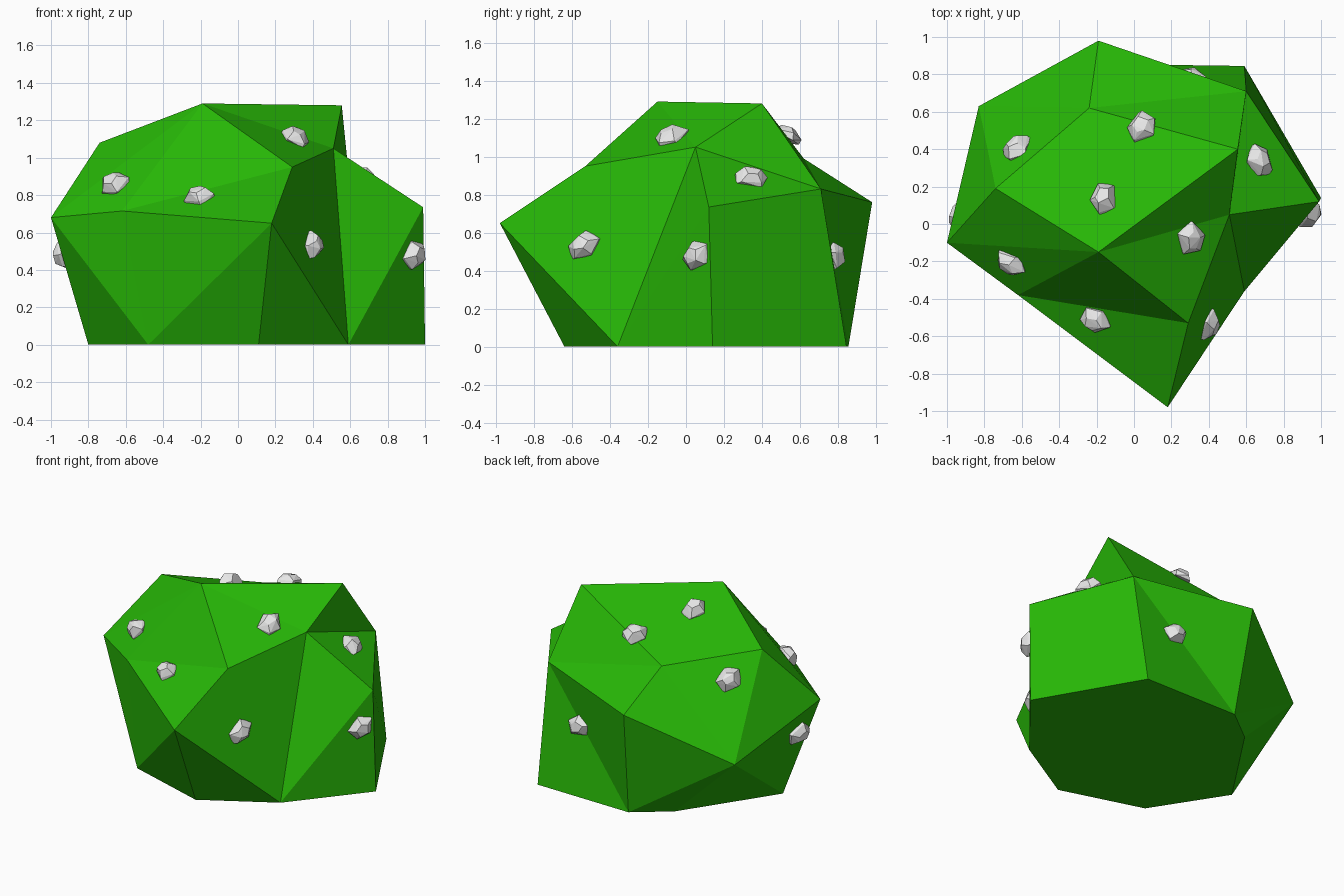
import bpy, bmesh, math, random
from mathutils import Vector, Matrix
from mathutils.bvhtree import BVHTree

random.seed(4)
cube = bpy.data.objects.get("Cube")
if cube:
    bpy.data.objects.remove(cube, do_unlink=True)


def material(name, color):
    mat = bpy.data.materials.new(name)
    mat.use_nodes = True
    mat.diffuse_color = color
    node = next(n for n in mat.node_tree.nodes if n.type == 'BSDF_PRINCIPLED')
    node.inputs["Base Color"].default_value = color
    node.inputs["Roughness"].default_value = 0.9
    return mat


def add_object(name, bm, mat):
    mesh = bpy.data.meshes.new(name)
    bmesh.ops.recalc_face_normals(bm, faces=bm.faces)
    bm.to_mesh(mesh)
    obj = bpy.data.objects.new(name, mesh)
    mesh.materials.append(mat)
    bpy.context.collection.objects.link(obj)
    return obj


leaf_green = material("leaf green", (0.02, 0.47, 0.002, 1))
stone_grey = material("stone grey", (0.8, 0.8, 0.8, 1))

# Bush corners: crown, waist, then base
corners = dict(
    A=(-.19, -.15, 1.29), B=(.555, .40, 1.28), C=(.51, .05, 1.05),
    D=(.29, -.53, .95), E=(-.74, .19, 1.08), Q=(-.24, .62, .99),
    F=(-1, -.1, .68), G=(-.62, -.38, .715), H=(.18, -.98, .65),
    I=(.99, .12, .735), L=(.6, .71, .83), M=(-.19, .98, .76),
    P=(-.83, .63, .44),
    J=(.59, -.36, 0), K=(1, .14, 0), N=(.59, .845, 0), R=(-.14, .855, 0),
    T=(-.38, .67, 0), U=(-.8, .04, 0), V=(-.48, -.46, 0), W=(.11, -.64, 0))
facets = ("ABQ AQE ABC ACD GDA GAF FAE EFP EPQ QPM QML BQL BCL CLI GHD "
          "HDCJ CIJ IJK ILNK MLR LNR MPR PRT PTU PUF FUV FGV GHV HWV HWJ "
          "KNRTUVWJ")

# Faceted bush body
bm = bmesh.new()
verts = {key: bm.verts.new(co) for key, co in corners.items()}
for facet in facets.split():
    bm.faces.new([verts[key] for key in facet])
bush = add_object("bush", bm, leaf_green)
surface = BVHTree.FromBMesh(bm)
bm.free()


# Chipped stone: uneven five-sided base, smaller upper ring and a tilted cap
def add_stone(name, place):
    spot, normal, _, _ = surface.find_nearest(Vector(place))
    bm = bmesh.new()
    for radius, height in ((.094, -.01), (.092, .016), (.048, .056)):
        for i in range(5):
            angle = math.tau * (i + random.uniform(-.15, .15)) / 5
            r = radius * random.uniform(.9, 1.08)
            bm.verts.new((r * math.cos(angle), r * .82 * math.sin(angle),
                          height + random.uniform(-.006, .006)))
    bmesh.ops.convex_hull(bm, input=bm.verts)
    loose = [v for v in bm.verts if not v.link_faces]
    bmesh.ops.delete(bm, geom=loose, context='VERTS')
    # Stand the stone on the facet, long side nearly level
    side = Vector((0, 0, 1)).cross(normal).normalized()
    turn = Matrix((side, normal.cross(side), normal)).transposed().to_4x4()
    spin = Matrix.Rotation(random.uniform(0, .8), 4, 'Z')
    bm.transform(Matrix.Translation(spot) @ turn @ spin)
    add_object(name, bm, stone_grey)
    bm.free()


places = [
    (-.66, -.21, .86), (-.21, -.52, .8), (.42, -.55, .54), (.31, -.08, 1.12),
    (.95, .05, .48), (-.9, .04, .48), (.67, .34, .89), (.05, .51, 1.09),
    (-.16, .14, 1.2), (-.63, .41, .92), (.3, .8, .48)]
for number, place in enumerate(places):
    add_stone("stone_%d" % (number + 1), place)
